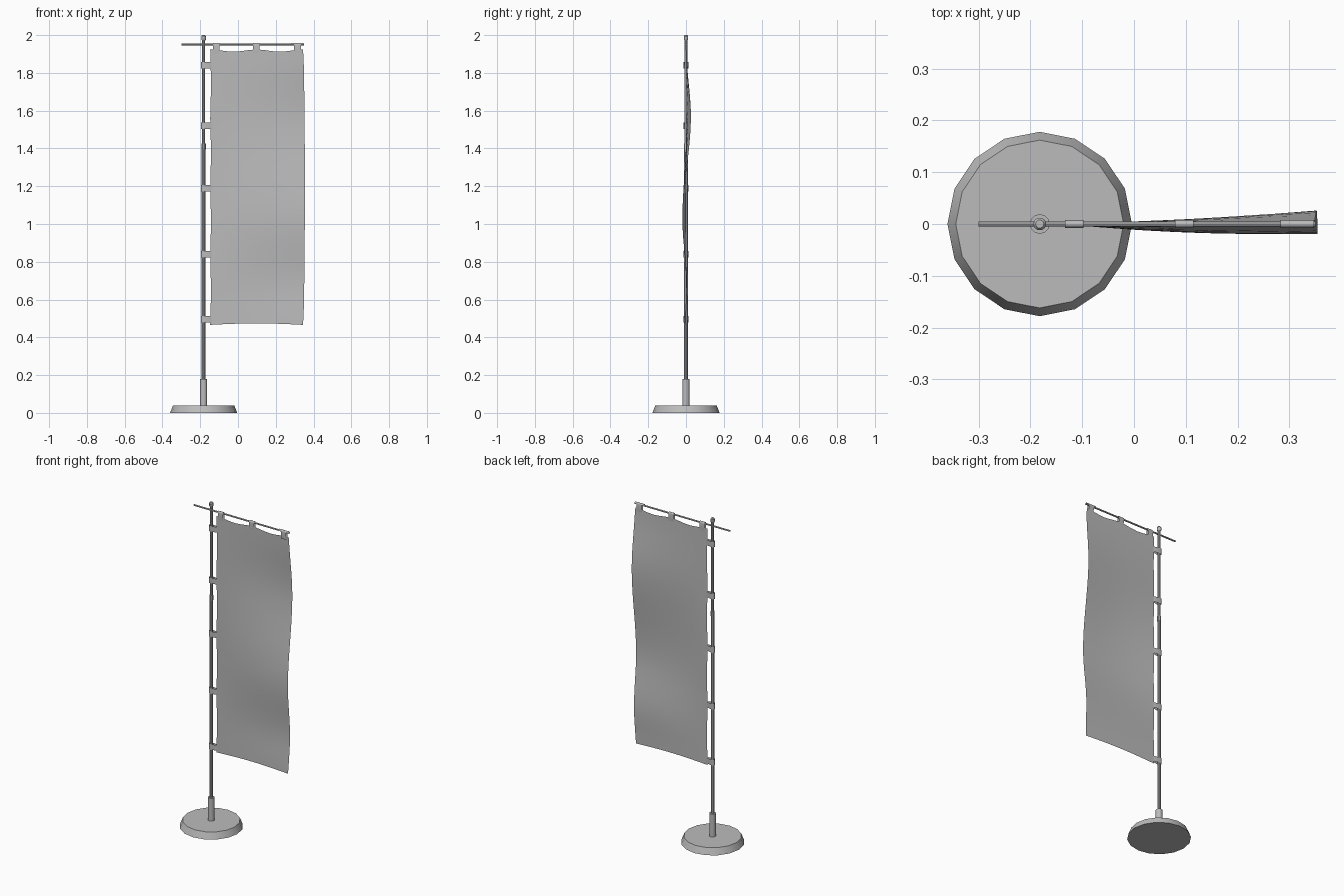
import bpy, bmesh, math
from mathutils import Vector

if "Cube" in bpy.data.objects:
    bpy.data.objects.remove(bpy.data.objects["Cube"], do_unlink=True)

grey = bpy.data.materials.new("plain_grey")
grey.use_nodes = True
COLOUR = (0.5, 0.5, 0.5, 1)
grey.diffuse_color = COLOUR
grey.node_tree.nodes["Principled BSDF"].inputs["Base Color"].default_value = COLOUR

POLE_X = -0.182
BAR_Z = 1.95


def make_object(name, bm, angle=35):
    bmesh.ops.recalc_face_normals(bm, faces=bm.faces)
    mesh = bpy.data.meshes.new(name)
    bm.to_mesh(mesh)
    bm.free()
    obj = bpy.data.objects.new(name, mesh)
    bpy.context.collection.objects.link(obj)
    mesh.materials.append(grey)
    bpy.ops.object.select_all(action="DESELECT")
    obj.select_set(True)
    bpy.context.view_layer.objects.active = obj
    bpy.ops.object.shade_smooth_by_angle(angle=math.radians(angle))
    return obj


def lathe(name, profile, sides):
    """Turn (radius, height) pairs into a closed solid."""
    bm = bmesh.new()
    rings = []
    for r, z in profile:
        turns = [2 * math.pi * i / sides for i in range(sides)]
        rings.append([bm.verts.new((r * math.cos(a), r * math.sin(a), z)) for a in turns])
    for low, high in zip(rings, rings[1:]):
        for i in range(sides):
            j = (i + 1) % sides
            bm.faces.new((low[i], low[j], high[j], high[i]))
    bm.faces.new(rings[0])
    bm.faces.new(rings[-1])
    return make_object(name, bm)


def loop_tab(name, outline, axis, width):
    """Extrude an open strip outline along an axis to make a fabric loop."""
    bm = bmesh.new()
    half = Vector(axis) * width / 2
    pairs = [(bm.verts.new(Vector(p) - half), bm.verts.new(Vector(p) + half)) for p in outline]
    for a, b in zip(pairs, pairs[1:]):
        bm.faces.new((a[0], b[0], b[1], a[1]))
    return make_object(name, bm, 50)


# Stand and pole
stand = [
    lathe("base", [(0.178, 0), (0.162, 0.04)], 16),
    lathe("socket", [(0.019, 0.04), (0.019, 0.18)], 12),
    lathe("lower_pole", [(0.01, 0.17), (0.01, 1.42)], 10),
    lathe("pole_joint", [(0.0115, 1.395), (0.0115, 1.425)], 10),
    lathe("upper_pole", [(0.0085, 1.42), (0.0085, 1.98)], 10),
    lathe("pole_cap", [(0.009, 1.972), (0.0125, 1.977), (0.0125, 1.994), (0.008, 2.0)], 10),
]
for part in stand:
    part.location.x = POLE_X

# Crossbar
bar = lathe("crossbar", [(0.005, 0), (0.005, 0.65)], 8)
bar.rotation_euler.y = math.pi / 2
bar.location = (-0.3, 0, BAR_Z)

# Banner cloth, whose sway grows towards the free edge
SWAY = [(0.47, -0.004), (0.68, 0.006), (1.02, -0.019), (1.57, 0.026), (1.93, 0.002)]
TAB_X = (-0.115, 0.097, 0.315)
TAB_Z = (1.84, 1.52, 1.19, 0.84, 0.495)


def sway(z):
    for (z0, y0), (z1, y1) in zip(SWAY, SWAY[1:]):
        if z <= z1:
            t = max(0, (z - z0) / (z1 - z0))
            return y0 + (y1 - y0) * t * t * (3 - 2 * t)
    return SWAY[-1][1]


def cloth_point(u, v):
    top = 1.918 + 0.006 * math.cos(u * 4 * math.pi)
    bottom = 0.466 + 0.008 * math.sin(math.pi * u)
    z = bottom + (top - bottom) * v
    left = -0.147 + 0.004 * math.sin(v * 4 * math.pi) ** 2
    right = 0.344 + 0.01 * math.sin(math.pi * v) ** 0.5 if 0 < v < 1 else 0.344
    y = sway(z) * u - 0.008 * math.sin(math.pi * u) * math.sin(math.pi * v) ** 2
    return left + (right - left) * u, y, z


bm = bmesh.new()
COLS, ROWS = 12, 28
grid = [[bm.verts.new(cloth_point(c / COLS, r / ROWS)) for c in range(COLS + 1)]
        for r in range(ROWS + 1)]
for r in range(ROWS):
    for c in range(COLS):
        bm.faces.new((grid[r][c], grid[r][c + 1], grid[r + 1][c + 1], grid[r + 1][c]))
make_object("banner", bm, 60)

# Loops around the pole
for n, z in enumerate(TAB_Z):
    around = [(POLE_X - 0.014 * math.cos(a), 0.0125 * math.sin(a), z)
              for a in (math.radians(d) for d in range(-90, 91, 30))]
    ends = [(-0.14, -0.004, z)], [(-0.14, 0.004, z)]
    loop_tab(f"pole_loop_{n + 1}", ends[0] + around + ends[1], (0, 0, 1), 0.034)

# Loops over the crossbar
for n, x in enumerate(TAB_X):
    width = 0.064 if n == 2 else 0.036
    over = [(x, 0.0075 * math.cos(a), BAR_Z + 0.009 * math.sin(a))
            for a in (math.radians(d) for d in range(0, 181, 30))]
    if n == 2:
        # The corner loop is wide on the bar and narrow at the cloth
        loop_tab("corner_bar_sleeve", over, (1, 0, 0), width)
        width = 0.036
    loop_tab(f"bar_loop_{n + 1}", [(x, 0.004, 1.905)] + over + [(x, -0.004, 1.905)],
             (1, 0, 0), width)
